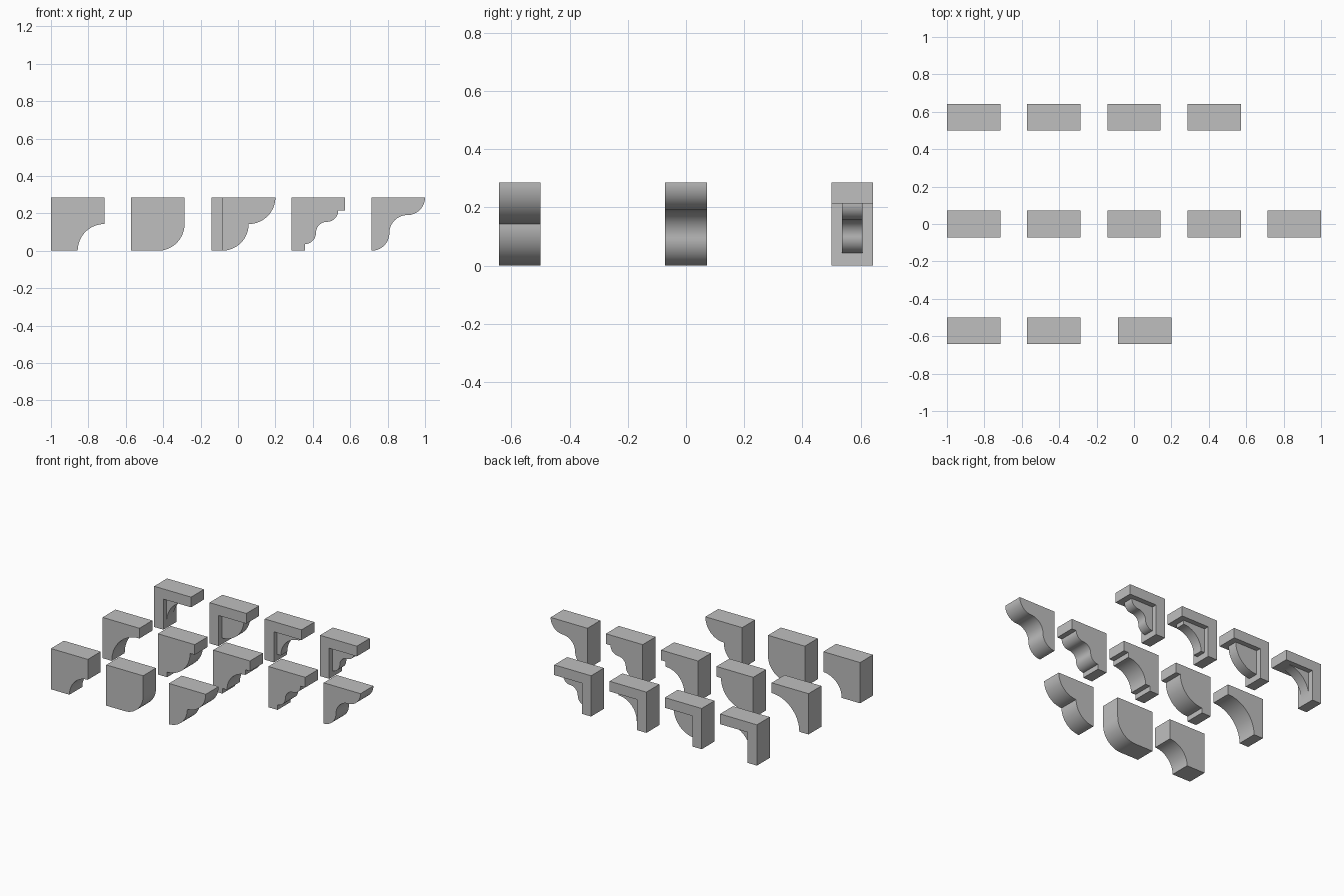
import bpy, bmesh
from math import sin, cos, pi, radians

cube = bpy.data.objects.get("Cube")
if cube:
    bpy.data.objects.remove(cube)

U = 1 / 7  # module: each bracket is 2 x 1 x 2 modules

stone = bpy.data.materials.new("plain_grey")
stone.use_nodes = True
stone.diffuse_color = (0.52, 0.52, 0.52, 1)
stone.node_tree.nodes["Principled BSDF"].inputs["Base Color"].default_value = (0.52, 0.52, 0.52, 1)


def convex(x, z, r, n=16):
    """Bulging quarter round, rising from (x, z) to (x + r, z + r)."""
    return [(x + r * sin(i / n * pi / 2), z + r - r * cos(i / n * pi / 2)) for i in range(n + 1)]


def concave(x, z, r, n=16):
    """Hollow quarter round, rising from (x, z) to (x + r, z + r)."""
    return [(x + r - r * cos(i / n * pi / 2), z + r * sin(i / n * pi / 2)) for i in range(n + 1)]


def wave(x, z, size):
    """Bulge, hollow, bulge."""
    r = size / 3
    return convex(x, z, r) + concave(x + r, z + r, r) + convex(x + 2 * r, z + 2 * r, r)


def extrude(name, outline, x, y, depth):
    """Extrude an x-z outline along y, centred on y."""
    points = []
    for p in outline:
        if not points or max(abs(p[0] - points[-1][0]), abs(p[1] - points[-1][1])) > 1e-5:
            points.append(p)
    bm = bmesh.new()
    front = [bm.verts.new(((x + a) * U, (y - depth / 2) * U, b * U)) for a, b in points]
    face = bm.faces.new(front)
    swept = bmesh.ops.extrude_face_region(bm, geom=[face], use_keep_orig=True)["geom"]
    bmesh.ops.translate(bm, vec=(0, depth * U, 0),
                        verts=[v for v in swept if isinstance(v, bmesh.types.BMVert)])
    bmesh.ops.recalc_face_normals(bm, faces=bm.faces)
    mesh = bpy.data.meshes.new(name)
    bm.to_mesh(mesh)
    bm.free()
    mesh.materials.append(stone)
    obj = bpy.data.objects.new(name, mesh)
    bpy.context.collection.objects.link(obj)
    bpy.ops.object.select_all(action="DESELECT")
    obj.select_set(True)
    bpy.context.view_layer.objects.active = obj
    bpy.ops.object.shade_smooth_by_angle(angle=radians(30))


def bracket(name, x, y, edge):
    """Solid bracket: back and top are straight, the lower edge is moulded."""
    extrude(name, [(0, 0)] + edge + [(2, 2), (0, 2)], x, y, 1)


def stepped(curve):
    """Put a small foot and a small lip around a moulded curve."""
    return [(0.5, 0)] + curve + [(2, 1.5)]


# Front row: plain mouldings
bracket("hollow_block", -7, -4, [(1, 0)] + concave(1, 0, 1))
bracket("rounded_block", -4, -4, [(1, 0)] + convex(1, 0, 1))
bracket("double_round_bracket", -0.6, -4, convex(0, 0, 1) + convex(1, 1, 1))

# Middle row: mouldings with a foot and a lip
bracket("hollow_bracket", -7, 0, concave(0.5, 0, 1.5))
bracket("round_bracket", -4, 0, stepped([(0.5, 0.25)] + convex(0.5, 0.25, 1.25) + [(1.75, 1.5)]))
bracket("stepped_hollow_bracket", -1, 0,
        stepped([(0.5, 0.25)] + concave(0.75, 0.25, 1) + [(1.75, 1.5)]))
bracket("wave_bracket", 2, 0, stepped(wave(0.5, 0.25, 1.25)))
bracket("plain_wave_bracket", 5, 0, wave(0, 0, 2))

# Back row: angle frames, each with a thin moulded brace
braces = {
    "hollow": concave(0.5, 0.3, 1.2),
    "round": convex(0.5, 0.3, 1.2),
    "stepped_hollow": [(0.5, 0.3)] + concave(0.7, 0.3, 1) + [(1.7, 1.5)],
    "wave": wave(0.5, 0.3, 1.2),
}
for i, (kind, edge) in enumerate(braces.items()):
    x = -7 + 3 * i
    extrude(kind + "_frame", [(0, 0), (0.5, 0), (0.5, 1.5), (2, 1.5), (2, 2), (0, 2)], x, 4, 1)
    extrude(kind + "_brace", edge + [(0.5, 1.5)], x, 4, 0.5)
